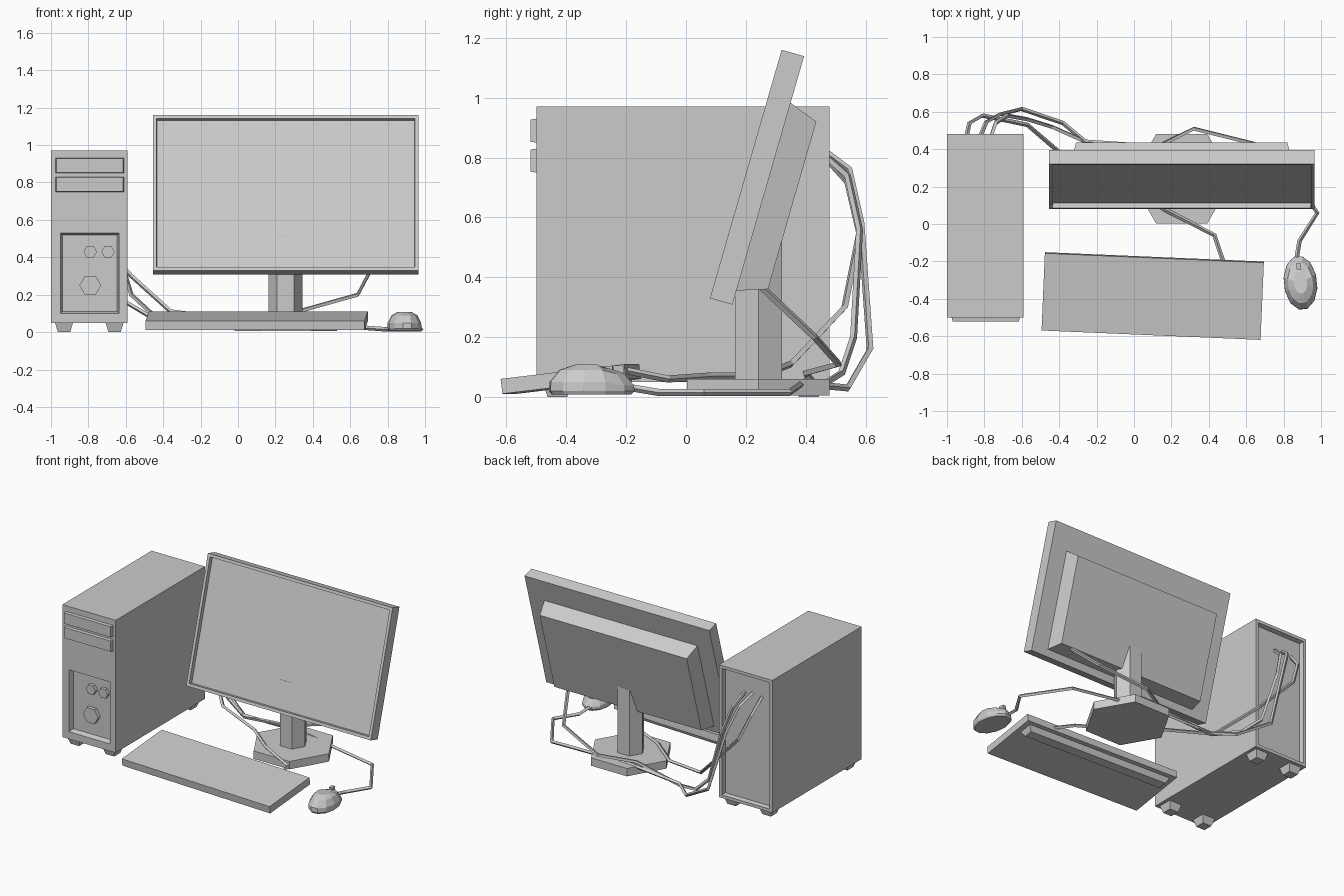
import bpy, bmesh
from math import sin, cos, pi, radians
from mathutils import Matrix, Vector

if "Cube" in bpy.data.objects:
    bpy.data.objects.remove(bpy.data.objects["Cube"])

grey = bpy.data.materials.new("plain_grey")
grey.use_nodes = True
grey.diffuse_color = (0.6, 0.6, 0.6, 1)
grey.node_tree.nodes["Principled BSDF"].inputs["Base Color"].default_value = (0.6, 0.6, 0.6, 1)


def finish(name, bm, matrix=Matrix()):
    bmesh.ops.recalc_face_normals(bm, faces=bm.faces)
    bm.transform(matrix)
    mesh = bpy.data.meshes.new(name)
    bm.to_mesh(mesh)
    bm.free()
    mesh.materials.append(grey)
    obj = bpy.data.objects.new(name, mesh)
    bpy.context.collection.objects.link(obj)
    return obj


def loft(rings):
    """Closed solid through a stack of rings."""
    bm = bmesh.new()
    rows = [[bm.verts.new(p) for p in ring] for ring in rings]
    n = len(rows[0])
    for a, b in zip(rows, rows[1:]):
        for i in range(n):
            j = (i + 1) % n
            bm.faces.new((a[i], a[j], b[j], b[i]))
    bm.faces.new(rows[0])
    bm.faces.new(rows[-1])
    bmesh.ops.recalc_face_normals(bm, faces=bm.faces)
    return bm


def rect_z(x0, x1, y0, y1, z):
    return [(x0, y0, z), (x1, y0, z), (x1, y1, z), (x0, y1, z)]


def rect_y(x0, x1, z0, z1, y):
    return [(x0, y, z0), (x1, y, z0), (x1, y, z1), (x0, y, z1)]


def hex_z(r, z):
    return [(r * cos(i * pi / 3), r * sin(i * pi / 3), z) for i in range(6)]


def face_at(bm, point):
    p = Vector(point)
    return min(bm.faces, key=lambda f: (f.calc_center_median() - p).length)


def recess(bm, point, margin, slope, depth):
    """Leave a rim around the face and sink the rest."""
    f = face_at(bm, point)
    if margin:
        bmesh.ops.inset_region(bm, faces=[f], thickness=margin)
    bmesh.ops.inset_region(bm, faces=[f], thickness=slope)
    bmesh.ops.translate(bm, verts=f.verts, vec=-f.normal * depth)


# Tower case with a sunken front panel and a sunken back
bm = loft([rect_y(-1, -0.59, 0.05, 0.97, y) for y in (-0.5, 0.48)])
recess(bm, (-0.795, 0.48, 0.51), 0.03, 0.008, 0.03)
for co, no in (((-0.95, 0, 0), (1, 0, 0)), ((-0.635, 0, 0), (1, 0, 0)),
               ((0, 0, 0.1), (0, 0, 1)), ((0, 0, 0.53), (0, 0, 1))):
    front = [f for f in bm.faces if f.calc_center_median().y < -0.499]
    geom = front + list({e for f in front for e in f.edges}) + list({v for f in front for v in f.verts})
    bmesh.ops.bisect_plane(bm, geom=geom, plane_co=co, plane_no=no)
recess(bm, (-0.79, -0.5, 0.315), 0, 0.015, 0.035)
finish("tower_case", bm)

# Drive covers
for i, z in enumerate((0.75, 0.85)):
    finish(f"drive_cover_{i + 1}", loft([rect_y(-0.975, -0.61, z, z + 0.08, -0.5),
                                         rect_y(-0.97, -0.615, z + 0.003, z + 0.077, -0.52)]))

# Panel buttons
for name, x, z, r in (("power_button", -0.79, 0.25, 0.058),
                      ("small_button_1", -0.79, 0.43, 0.036),
                      ("small_button_2", -0.695, 0.43, 0.036)):
    finish(name, loft([hex_z(r, 0), hex_z(r, 0.03)]),
           Matrix.Translation((x, -0.46, z)) @ Matrix.Rotation(pi / 2, 4, 'X'))

# Tapered feet
for i, x in enumerate((-0.93, -0.66)):
    for j, y in enumerate((-0.43, 0.41)):
        rings = [rect_z(x - r, x + r, y - r, y + r, z) for r, z in ((0.033, 0), (0.048, 0.05))]
        finish(f"tower_foot_{i}{j}", loft(rings))

# Monitor, leaning back
lean = Matrix.Translation((0.255, 0.08, 0.33)) @ Matrix.Rotation(radians(-16.1), 4, 'X')
bm = loft([rect_y(-0.71, 0.71, 0, 0.864, y) for y in (0, 0.078)])
recess(bm, (0, 0, 0.432), 0.028, 0.002, 0.028)
finish("monitor_screen", bm, lean)
finish("monitor_back", loft([rect_y(-0.59, 0.59, 0.046, 0.705, 0.07),
                             rect_y(-0.565, 0.565, 0.083, 0.665, 0.178)]), lean)

# Hexagonal stand
stand = Matrix.Translation((0.255, 0.242, 0))
finish("stand_base", loft([hex_z(0.275, 0.005), hex_z(0.275, 0.06)]), stand)
finish("stand_neck", loft([hex_z(0.091, 0.05), hex_z(0.091, 0.52)]), stand)

# Keyboard with a support bar underneath
tilt = (Matrix.Translation((0.1, -0.388, 0.085)) @ Matrix.Rotation(radians(-2.45), 4, 'Z')
        @ Matrix.Rotation(radians(6.8), 4, 'X'))
finish("keyboard", loft([rect_z(-0.586, 0.586, -0.208, 0.208, z) for z in (-0.05, 0)]), tilt)
finish("keyboard_support", loft([rect_z(-0.53, 0.53, 0.1, 0.16, -0.085),
                                 rect_z(-0.55, 0.55, 0.08, 0.18, -0.05)]), tilt)

# Mouse body, a stack of shrinking ovals
rings = []
for s, z in ((0.93, 0.008), (1, 0.02), (0.99, 0.05), (0.76, 0.09), (0.4, 0.108)):
    rings.append([(0.09 * s * cos(a), 0.146 * s * sin(a), z - 0.012 * (sin(a) > 0.5) * (z > 0.04))
                  for a in (pi * (i + 0.5) / 6 for i in range(12))])
turn = Matrix.Translation((0.89, -0.315, 0)) @ Matrix.Rotation(radians(6), 4, 'Z')
finish("mouse_body", loft(rings), turn)
finish("mouse_wheel", loft([rect_z(-0.012, 0.012, 0.07, 0.105, z) for z in (0.06, 0.105)]), turn)


# Cables
def cable(name, points):
    curve = bpy.data.curves.new(name, 'CURVE')
    curve.dimensions = '3D'
    curve.bevel_depth = 0.012
    curve.bevel_resolution = 0
    curve.use_fill_caps = True
    spline = curve.splines.new('POLY')
    spline.points.add(len(points) - 1)
    for p, co in zip(spline.points, points):
        p.co = (*co, 1)
    spline.use_smooth = False
    curve.materials.append(grey)
    bpy.context.collection.objects.link(bpy.data.objects.new(name, curve))


cable("mouse_cable", [(0.87, -0.18, 0.03), (0.885, -0.09, 0.015), (0.98, 0.06, 0.015),
                      (0.79, 0.345, 0.015), (0.18, 0.41, 0.06), (-0.26, 0.44, 0.04),
                      (-0.38, 0.54, 0.03), (-0.6, 0.615, 0.16), (-0.72, 0.585, 0.58),
                      (-0.79, 0.545, 0.76), (-0.83, 0.45, 0.83)])
cable("monitor_cable", [(0.73, 0.25, 0.37), (0.64, 0.43, 0.2), (0.32, 0.51, 0.11),
                        (0.1, 0.4, 0.08), (-0.26, 0.44, 0.03), (-0.44, 0.52, 0.08),
                        (-0.57, 0.56, 0.2), (-0.68, 0.58, 0.56), (-0.74, 0.54, 0.74),
                        (-0.77, 0.45, 0.82)])
cable("keyboard_cable", [(0.48, -0.21, 0.09), (0.43, -0.06, 0.06), (0.16, 0.08, 0.07),
                         (-0.05, 0.25, 0.07), (-0.36, 0.35, 0.11), (-0.57, 0.53, 0.3),
                         (-0.81, 0.58, 0.55), (-0.88, 0.54, 0.72), (-0.9, 0.45, 0.82)])
